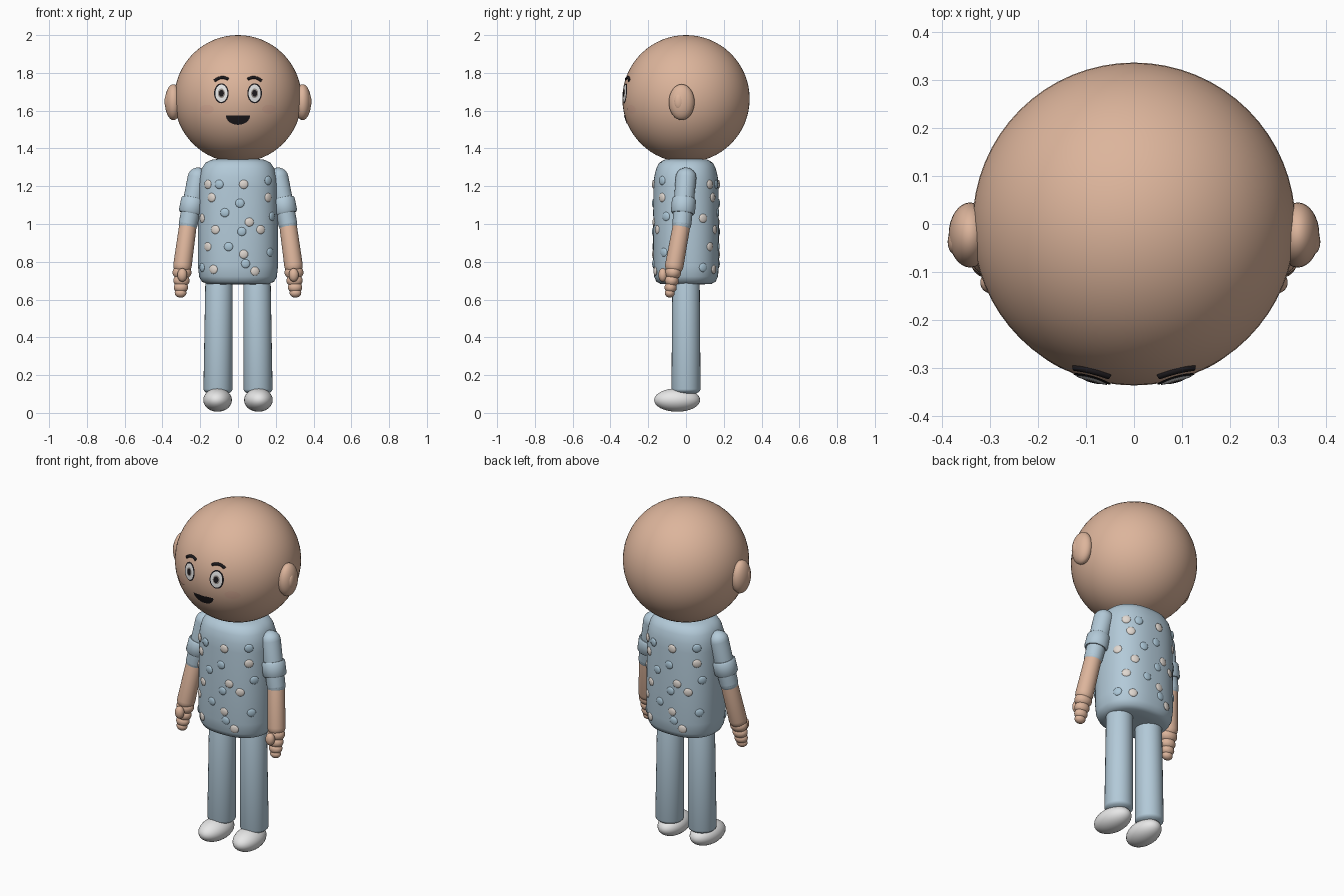
import bpy, bmesh, math
from mathutils import Vector, Matrix

cube = bpy.data.objects.get("Cube")
if cube:
    bpy.data.objects.remove(cube, do_unlink=True)


def material(name, r, g, b):
    m = bpy.data.materials.new(name)
    m.use_nodes = True
    m.diffuse_color = (r, g, b, 1)
    bsdf = m.node_tree.nodes["Principled BSDF"]
    bsdf.inputs["Base Color"].default_value = (r, g, b, 1)
    bsdf.inputs["Roughness"].default_value = 0.7
    return m


SKIN = material("skin", 0.72, 0.46, 0.33)
BLUSH = material("blush", 0.70, 0.42, 0.31)
BLUE = material("pale blue cloth", 0.45, 0.59, 0.69)
SPOT = material("blue spot", 0.41, 0.57, 0.68)
IVORY = material("ivory spot", 0.74, 0.68, 0.63)
WHITE = material("white", 0.82, 0.82, 0.82)
BLACK = material("black", 0.012, 0.01, 0.012)
IRIS = material("iris", 0.3, 0.27, 0.25)


def finish(name, bm, mat, matrix=None):
    if matrix is not None:
        bm.transform(matrix)
    bmesh.ops.recalc_face_normals(bm, faces=bm.faces)
    me = bpy.data.meshes.new(name)
    bm.to_mesh(me)
    bm.free()
    me.materials.append(mat)
    ob = bpy.data.objects.new(name, me)
    bpy.context.collection.objects.link(ob)
    bpy.ops.object.select_all(action="DESELECT")
    ob.select_set(True)
    bpy.context.view_layer.objects.active = ob
    bpy.ops.object.shade_smooth_by_angle(angle=math.radians(50))
    return ob


def ellipsoid(name, center, size, mat, rot=None, seg=32):
    bm = bmesh.new()
    bmesh.ops.create_uvsphere(bm, u_segments=seg, v_segments=seg // 2, radius=1)
    turn = rot.to_4x4() if rot else Matrix()
    return finish(name, bm, mat,
                  Matrix.Translation(center) @ turn @ Matrix.Diagonal((*size, 1)))


def lathe(name, profile, mat, matrix=None, depth=1, power=2, seg=40):
    """Sweep (radius, height) points round a superellipse."""
    bm = bmesh.new()
    rings = []
    for r, z in profile:
        ring = []
        for i in range(seg):
            t = math.tau * i / seg
            c, s = math.cos(t), math.sin(t)
            k = r / (abs(c) ** power + abs(s) ** power) ** (1 / power)
            ring.append(bm.verts.new((k * c, k * s * depth, z)))
        rings.append(ring)
    for a, b in zip(rings, rings[1:]):
        for i in range(seg):
            j = (i + 1) % seg
            bm.faces.new((a[i], a[j], b[j], b[i]))
    bm.faces.new(rings[0])
    bm.faces.new(rings[-1])
    return finish(name, bm, mat, matrix)


def limb(name, a, b, ra, rb, mat, cap=1.0):
    """Tapered tube from a to b with rounded ends."""
    a, b = Vector(a), Vector(b)
    n = (b - a).length
    arc = [math.radians(d) for d in (5, 20, 40, 60, 75, 90)]
    profile = [(ra * math.sin(t), -ra * cap * math.cos(t)) for t in arc]
    profile += [(rb * math.sin(t), n + rb * cap * math.cos(t)) for t in reversed(arc)]
    turn = (b - a).to_track_quat("Z", "Y").to_matrix().to_4x4()
    return lathe(name, profile, mat, Matrix.Translation(a) @ turn, seg=28)


# Head
R, HZ = 0.337, 1.663
ellipsoid("head", (0, 0, HZ), (R, R, R), SKIN, seg=64)


def face_plate(name, center, outline, mat, lift):
    """Thin patch that follows the front of the head."""
    bm = bmesh.new()

    def on_head(x, z):
        q = (R + lift) ** 2 - x * x - (z - HZ) ** 2
        return bm.verts.new((x, -math.sqrt(q), z))

    cx, cz = center
    rings = [[on_head(cx + k * x, cz + k * z) for x, z in outline]
             for k in (0.25, 0.5, 0.75, 1)]
    n = len(outline)
    bm.faces.new(rings[0])
    for a, b in zip(rings, rings[1:]):
        for i in range(n):
            j = (i + 1) % n
            bm.faces.new((a[i], a[j], b[j], b[i]))
    ob = finish(name, bm, mat)
    # Open patches need their normals to face outward
    if ob.data.polygons[0].normal.y > 0:
        ob.data.flip_normals()
    return ob


def oval(w, h, n=28):
    return [(w * math.cos(math.tau * i / n), h * math.sin(math.tau * i / n))
            for i in range(n)]


# Mouth: flat top with a round lower lip
smile = [(0.064 * math.cos(t), -0.05 * math.sin(t))
         for t in [math.pi * i / 16 for i in range(17)]]
smile += [(x, -0.006) for x in (-0.04, 0, 0.04)]
face_plate("mouth", (0, 1.575), smile, BLACK, 0.003)

for side, label in ((1, "left"), (-1, "right")):
    # Eyes
    eye = (side * 0.088, 1.692)
    face_plate(label + "_eye_rim", eye, oval(0.039, 0.053), BLACK, 0.002)
    face_plate(label + "_eye_white", eye, oval(0.032, 0.046), WHITE, 0.004)
    face_plate(label + "_iris", eye, oval(0.019, 0.025), IRIS, 0.005)
    face_plate(label + "_pupil", eye, oval(0.013, 0.018), BLACK, 0.006)
    face_plate(label + "_cheek", (side * 0.165, 1.607), oval(0.037, 0.024), BLUSH, 0.002)

    # Eyebrow: beads of a curved tube
    cu = bpy.data.curves.new(label + "_eyebrow", "CURVE")
    cu.dimensions = "3D"
    cu.bevel_depth = 0.008
    cu.use_fill_caps = True
    sp = cu.splines.new("POLY")
    sp.points.add(8)
    for i, p in enumerate(sp.points):
        u = i / 4 - 1
        x = side * (0.088 + 0.036 * u)
        z = 1.775 - 0.013 * u * u - 0.004 * u
        p.co = (x, -math.sqrt(R * R - x * x - (z - HZ) ** 2), z, 1)
    cu.materials.append(BLACK)
    bpy.context.collection.objects.link(bpy.data.objects.new(label + "_eyebrow", cu))

    # Ears
    ellipsoid(label + "_ear", (side * 0.342, -0.023, 1.645), (0.045, 0.068, 0.095), SKIN)
    ellipsoid(label + "_inner_ear", (side * 0.371, -0.037, 1.648), (0.018, 0.028, 0.045), SKIN)

    # Arms with rolled cuffs
    shoulder = Vector((side * 0.212, 0, 1.245))
    elbow = Vector((side * 0.264, -0.022, 1.0))
    wrist = Vector((side * 0.294, -0.062, 0.78))
    tip = Vector((side * 0.304, -0.086, 0.635))
    limb(label + "_sleeve", shoulder, elbow, 0.055, 0.05, BLUE, 0.98)
    limb(label + "_forearm", elbow, wrist, 0.046, 0.049, SKIN)
    d = (elbow - shoulder).normalized()
    lower_sleeve = elbow + d * 0.005
    limb(label + "_sleeve_end", elbow - d * 0.03, lower_sleeve, 0.05, 0.05, BLUE, 0.25)
    cuff = shoulder.lerp(elbow, 0.61)
    turn = d.to_track_quat("Z", "Y").to_matrix().to_4x4()
    lathe(label + "_cuff", [(0.045, -0.04), (0.058, -0.042), (0.064, -0.034),
                            (0.064, 0.034), (0.058, 0.042), (0.045, 0.04)],
          BLUE, Matrix.Translation(cuff) @ turn)

    # Hand: stacked rounded knuckles and a thumb
    for i, (t, r) in enumerate(((0.25, 0.05), (0.55, 0.043), (0.8, 0.038), (1, 0.031))):
        ellipsoid(f"{label}_hand_{i + 1}", wrist.lerp(tip, t), (r, r * 0.85, r * 0.8), SKIN)
    ellipsoid(label + "_thumb", (side * 0.295, -0.122, 0.73), (0.026, 0.024, 0.036), SKIN)

    # Leg and shoe
    limb(label + "_leg", (side * 0.1, 0, 0.75), (side * 0.106, 0, 0.125),
         0.072, 0.077, BLUE, 0.4)
    ellipsoid(label + "_shoe", (side * 0.108, -0.047, 0.068), (0.076, 0.122, 0.062),
              WHITE, Matrix.Rotation(side * 0.06, 3, "Z"))

# Shirt
WIDTH, DEPTH, POWER = 0.21, 0.82, 2.4
lathe("shirt", [(0.1, 0.68), (0.165, 0.683), (0.192, 0.695), (0.206, 0.722), (0.212, 0.78),
                (0.212, 0.95), (0.21, 1.2), (0.205, 1.25), (0.192, 1.295),
                (0.172, 1.325), (0.14, 1.34), (0.08, 1.347)],
      BLUE, depth=DEPTH, power=POWER, seg=64)
limb("neck", (0, 0, 1.3), (0, 0, 1.4), 0.09, 0.09, SKIN)

# Shirt spots as (x, height) in hundredths; each set is repeated on the back
ivory = [(-16, 121), (3, 121), (-14, 114), (16, 114), (-19, 103), (6, 101), (-12, 97),
         (12, 97), (-16, 88), (3, 84), (-13, 76), (9, 75)]
blue = [(-10, 121), (16, 123), (1, 111), (-7, 106), (18, 104), (2, 96), (-5, 88),
        (17, 85), (4, 79), (-19, 77)]


def spot(name, x, y, z, mat):
    normal = Vector((math.copysign((abs(x) / WIDTH) ** (POWER - 1), x),
                     math.copysign((abs(y) / WIDTH / DEPTH) ** (POWER - 1) / DEPTH, y), 0))
    turn = normal.to_track_quat("Z", "Y").to_matrix()
    ellipsoid(name, (x, y, z), (0.024, 0.024, 0.008), mat, turn, 16)


for label, places, mat in (("ivory", ivory, IVORY), ("blue", blue, SPOT)):
    for i, (px, pz) in enumerate(places):
        x, z = px / 100, pz / 100
        y = WIDTH * DEPTH * (1 - (abs(x) / WIDTH) ** POWER) ** (1 / POWER)
        spot(f"{label}_front_spot_{i + 1}", x, -y, z, mat)
        spot(f"{label}_back_spot_{i + 1}", -x, y, z, mat)
